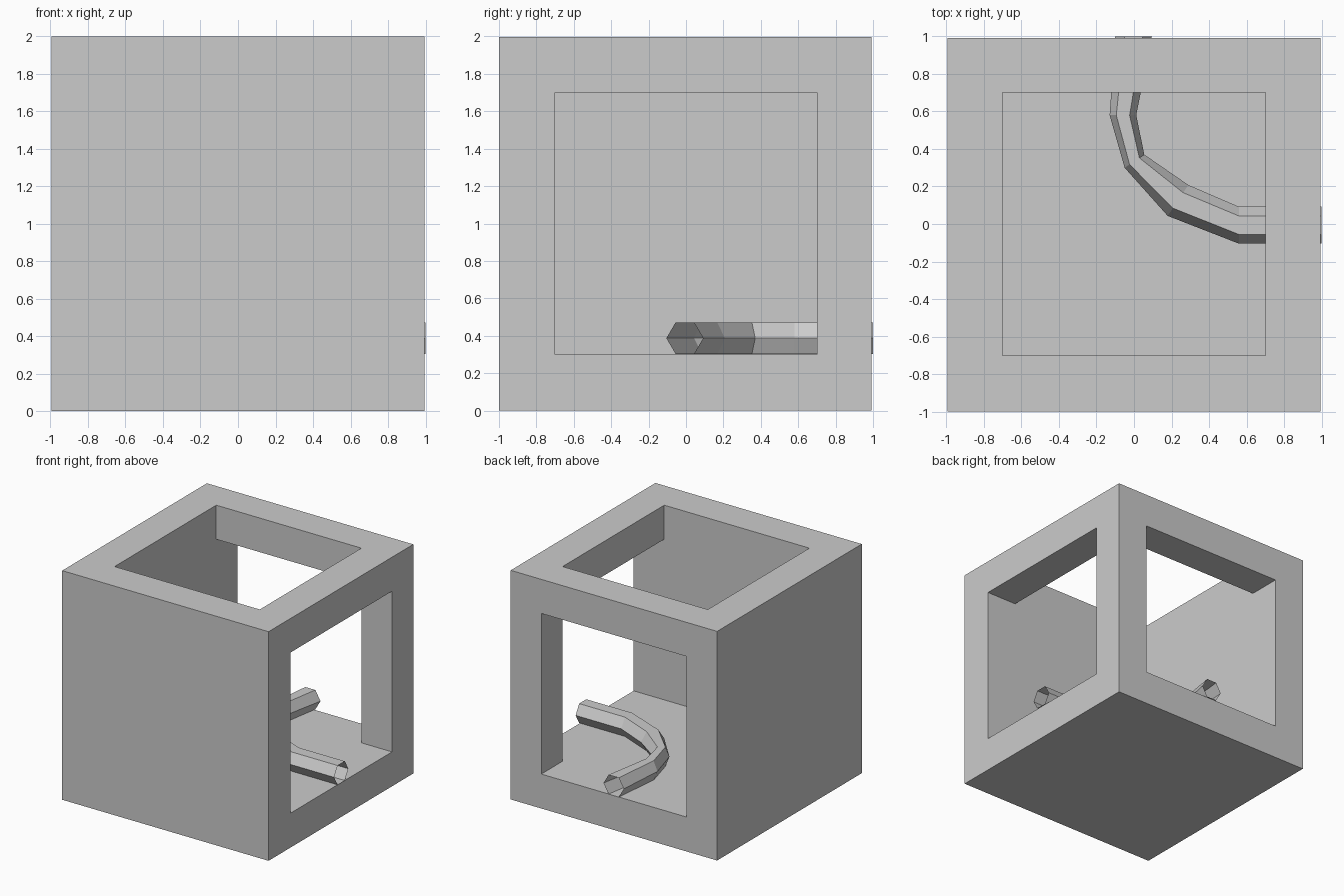
import bpy
import bmesh
from mathutils import Vector

if "Cube" in bpy.data.objects:
    bpy.data.objects.remove(bpy.data.objects["Cube"])


def add_box(name, lo, hi):
    lo, hi = Vector(lo), Vector(hi)
    bpy.ops.mesh.primitive_cube_add(size=1, location=(lo + hi) / 2)
    ob = bpy.context.object
    ob.name = name
    ob.scale = hi - lo
    bpy.ops.object.transform_apply(location=True, rotation=False, scale=True)
    return ob


# Thick-walled block, slightly smaller than the tube's reach
SIDE = 0.995
shell = add_box("cube_frame", (-SIDE, -1, 0), (SIDE, 0.993, 1.997))

# Square windows through the right, back and top walls meet in the hollow centre
IN = 0.7
for axis in range(3):
    lo, hi = [-IN, -IN, 0.3], [IN, IN, 1.7]
    hi[axis] = 2.5
    cutter = add_box("window_cutter", lo, hi)
    mod = shell.modifiers.new("window", 'BOOLEAN')
    mod.object, mod.operation, mod.solver = cutter, 'DIFFERENCE', 'EXACT'
    bpy.context.view_layer.objects.active = shell
    bpy.ops.object.modifier_apply(modifier=mod.name)
    bpy.data.objects.remove(cutter, do_unlink=True)

# Open six-sided tube: outer and inner edge of each ring along the bend
RINGS = [
    ((1.0, -0.105), (1.0, 0.092)),
    ((0.56, -0.105), (0.56, 0.092)),
    ((0.18, 0.043), (0.29, 0.208)),
    ((-0.05, 0.30), (0.055, 0.37)),
    ((-0.13, 0.58), (0.012, 0.58)),
    ((-0.10, 1.0), (0.095, 1.0)),
]
MID, HALF = 0.387, 0.084
# Hexagon profile: (fraction across the tube, height)
HEX = [(0, 0), (0.25, 1), (0.75, 1), (1, 0), (0.75, -1), (0.25, -1)]

bm = bmesh.new()
rings = []
for outer, inner in RINGS:
    a, b = Vector(outer), Vector(inner)
    rings.append([bm.verts.new((*a.lerp(b, t), MID + h * HALF)) for t, h in HEX])
for r, s in zip(rings, rings[1:]):
    for i in range(6):
        j = (i + 1) % 6
        bm.faces.new((r[i], s[i], s[j], r[j]))
bm.normal_update()
# Turn the faces outward if the first top face points down
bm.faces.ensure_lookup_table()
if bm.faces[1].normal.z < 0:
    bmesh.ops.reverse_faces(bm, faces=bm.faces[:])
mesh = bpy.data.meshes.new("bent_tube")
bm.to_mesh(mesh)
bm.free()
bpy.context.collection.objects.link(bpy.data.objects.new("bent_tube", mesh))
